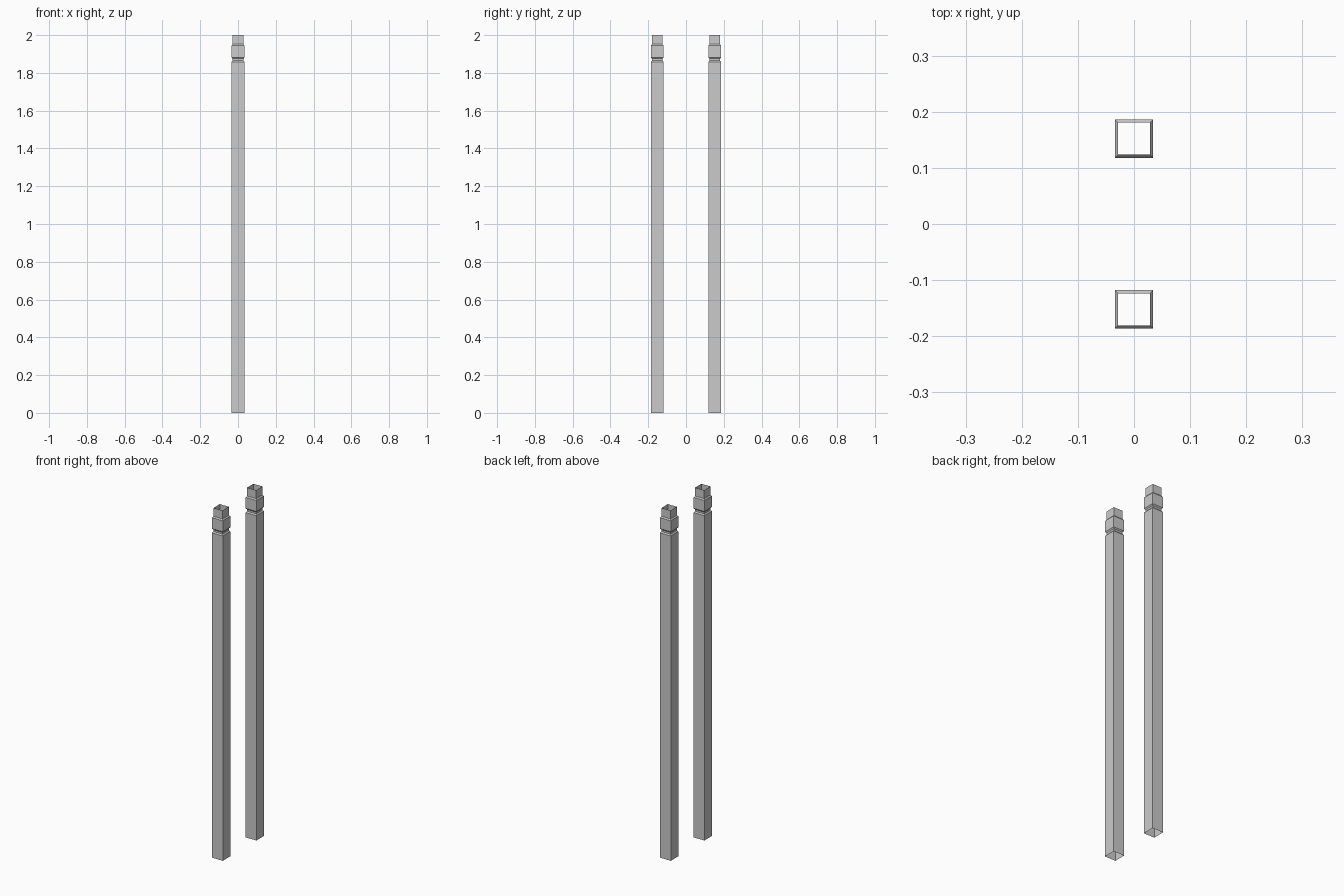
import bpy, bmesh

if "Cube" in bpy.data.objects:
    bpy.data.objects.remove(bpy.data.objects["Cube"])

# (half width, height) steps up the hollow square post
PROFILE = [(0.034, 0), (0.034, 1.858), (0.0285, 1.865), (0.0285, 1.875),
           (0.034, 1.882), (0.034, 1.945), (0.0285, 1.952), (0.0285, 2.0)]


def make_post(name, y):
    bm = bmesh.new()
    rings = [[bm.verts.new((sx * h, sy * h, z))
              for sx, sy in ((-1, -1), (1, -1), (1, 1), (-1, 1))]
             for h, z in PROFILE]
    # Side walls only: both ends stay open
    for low, high in zip(rings, rings[1:]):
        for i in range(4):
            j = (i + 1) % 4
            bm.faces.new((low[i], low[j], high[j], high[i]))
    mesh = bpy.data.meshes.new(name)
    bm.to_mesh(mesh)
    bm.free()
    post = bpy.data.objects.new(name, mesh)
    post.location.y = y
    bpy.context.collection.objects.link(post)


# Matching pair of posts
make_post("front_post", -0.152)
make_post("back_post", 0.152)
